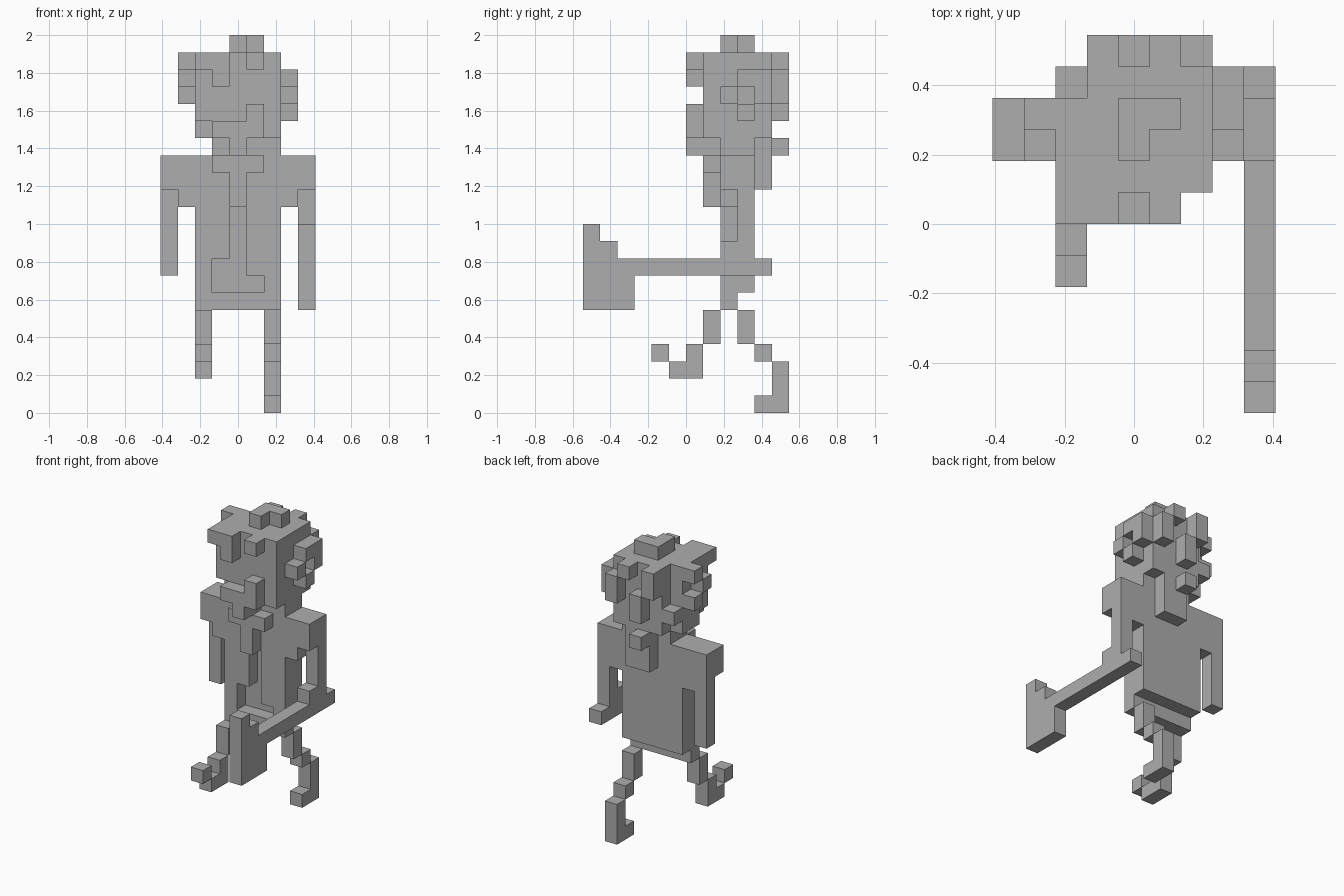
import bpy
import bmesh
from mathutils import Vector

UNIT = 2 / 22  # one block

default_cube = bpy.data.objects.get("Cube")
if default_cube:
    bpy.data.objects.remove(default_cube, do_unlink=True)

stone = bpy.data.materials.new("plain_grey")
stone.use_nodes = True
grey = (0.42, 0.42, 0.42, 1.0)
stone.diffuse_color = grey
stone.node_tree.nodes["Principled BSDF"].inputs["Base Color"].default_value = grey

AXES = [Vector(axis) for axis in ((1, 0, 0), (0, 1, 0), (0, 0, 1))]


def cells(x, y, z):
    """Blocks in a box: x holds inclusive columns, y and z hold edge positions."""
    return {(i, j, k) for i in range(x[0], x[1] + 1)
            for j in range(*y) for k in range(*z)}


def build(name, *boxes, cut=()):
    """Make one blocky part from boxes, keeping only its outer skin."""
    filled = set().union(*(cells(*box) for box in boxes))
    for box in cut:
        filled -= cells(*box)
    bm = bmesh.new()
    for cell in filled:
        centre = Vector(cell) + Vector((0, 0.5, 0.5))
        for a, axis in enumerate(AXES):
            u, v = AXES[(a + 1) % 3] / 2, AXES[(a + 2) % 3] / 2
            for side in (-1, 1):
                if tuple(int(c) for c in Vector(cell) + axis * side) in filled:
                    continue
                mid = centre + axis * side / 2
                ring = [mid - u - v, mid + u - v, mid + u + v, mid - u + v]
                bm.faces.new([bm.verts.new(p * UNIT) for p in ring[::side]])
    bmesh.ops.remove_doubles(bm, verts=bm.verts, dist=UNIT / 100)
    bmesh.ops.dissolve_limit(bm, angle_limit=0.01, verts=bm.verts, edges=bm.edges)
    mesh = bpy.data.meshes.new(name)
    bm.to_mesh(mesh)
    bm.free()
    mesh.materials.append(stone)
    obj = bpy.data.objects.new(name, mesh)
    bpy.context.collection.objects.link(obj)
    return obj


# Legs, each a chain of stepped blocks
build("left_leg",
      ((2, 2), (3, 4), (4, 6)),
      ((2, 2), (4, 5), (3, 4)),
      ((2, 2), (5, 6), (0, 3)),
      ((2, 2), (4, 5), (0, 1)))
build("right_leg",
      ((-2, -2), (1, 2), (4, 6)),
      ((-2, -2), (0, 1), (2, 4)),
      ((-2, -2), (-1, 0), (2, 3)),
      ((-2, -2), (-2, -1), (3, 4)))

# Torso with an open front
build("torso",
      ((-2, 2), (2, 4), (7, 15)),
      ((-2, 2), (2, 3), (6, 7)),
      cut=[((0, 0), (2, 3), (7, 14)),
           ((-1, 1), (2, 3), (7, 8)),
           ((-1, -1), (2, 3), (8, 9))])

# Arms: shoulder block and thin forearm
for name, s, low in (("left_arm", 1, 8), ("right_arm", -1, 8)):
    inner, outer = (3 * s, 3 * s), (4 * s, 4 * s)
    build(name,
          (inner, (2, 4), (12, 15)),
          (outer, (2, 4), (13, 15)),
          (outer, (3, 4), (low, 13)))
build("left_hand", ((4, 4), (2, 4), (8, 10)))

# Axe held forward
build("axe_handle", ((4, 4), (-3, 5), (8, 9)))
build("axe_head",
      ((4, 4), (-6, -3), (6, 9)),
      ((4, 4), (-6, -4), (9, 10)),
      ((4, 4), (-6, -5), (10, 11)))

# Head and neck
build("neck", ((-1, 2), (2, 4), (15, 16)))
build("head",
      ((-2, 2), (1, 5), (16, 20)),
      cut=[((-2, -2), (1, 2), (16, 17)),
           ((-2, -2), (4, 5), (16, 17)),
           ((-2, -2), (4, 5), (18, 20))])

# Beard
build("beard",
      ((-1, 1), (0, 1), (16, 17)),
      ((1, 1), (0, 1), (17, 18)),
      ((0, 0), (0, 2), (15, 16)),
      ((-1, 1), (1, 2), (14, 15)),
      ((0, 0), (1, 2), (12, 14)))

# Hair: cap, fringe and crown tuft
build("hair_cap",
      ((-2, 2), (1, 5), (20, 21)),
      cut=[((-2, -2), (4, 5), (20, 21))])
build("fringe",
      ((-2, -1), (0, 1), (20, 21)),
      ((-1, -1), (0, 1), (19, 20)),
      ((1, 1), (0, 1), (20, 21)))
build("crown_tuft",
      ((0, 1), (3, 4), (21, 22)),
      ((0, 0), (2, 3), (21, 22)))

# Side curls around the ears
build("left_curl",
      ((3, 3), (3, 5), (19, 20)),
      ((3, 3), (4, 5), (18, 19)),
      ((3, 3), (2, 3), (18, 19)),
      ((3, 3), (3, 4), (17, 18)))
build("right_curl",
      ((-3, -3), (3, 4), (20, 21)),
      ((-3, -3), (2, 3), (19, 20)),
      ((-3, -3), (3, 4), (18, 19)))

# Back curls and nape hair
build("back_curls",
      ((-1, -1), (5, 6), (19, 21)),
      ((0, 0), (5, 6), (17, 19)),
      ((1, 1), (5, 6), (20, 21)),
      ((2, 2), (5, 6), (18, 20)))
build("nape_hair",
      ((0, 1), (4, 5), (13, 16)),
      ((0, 0), (5, 6), (15, 16)))
